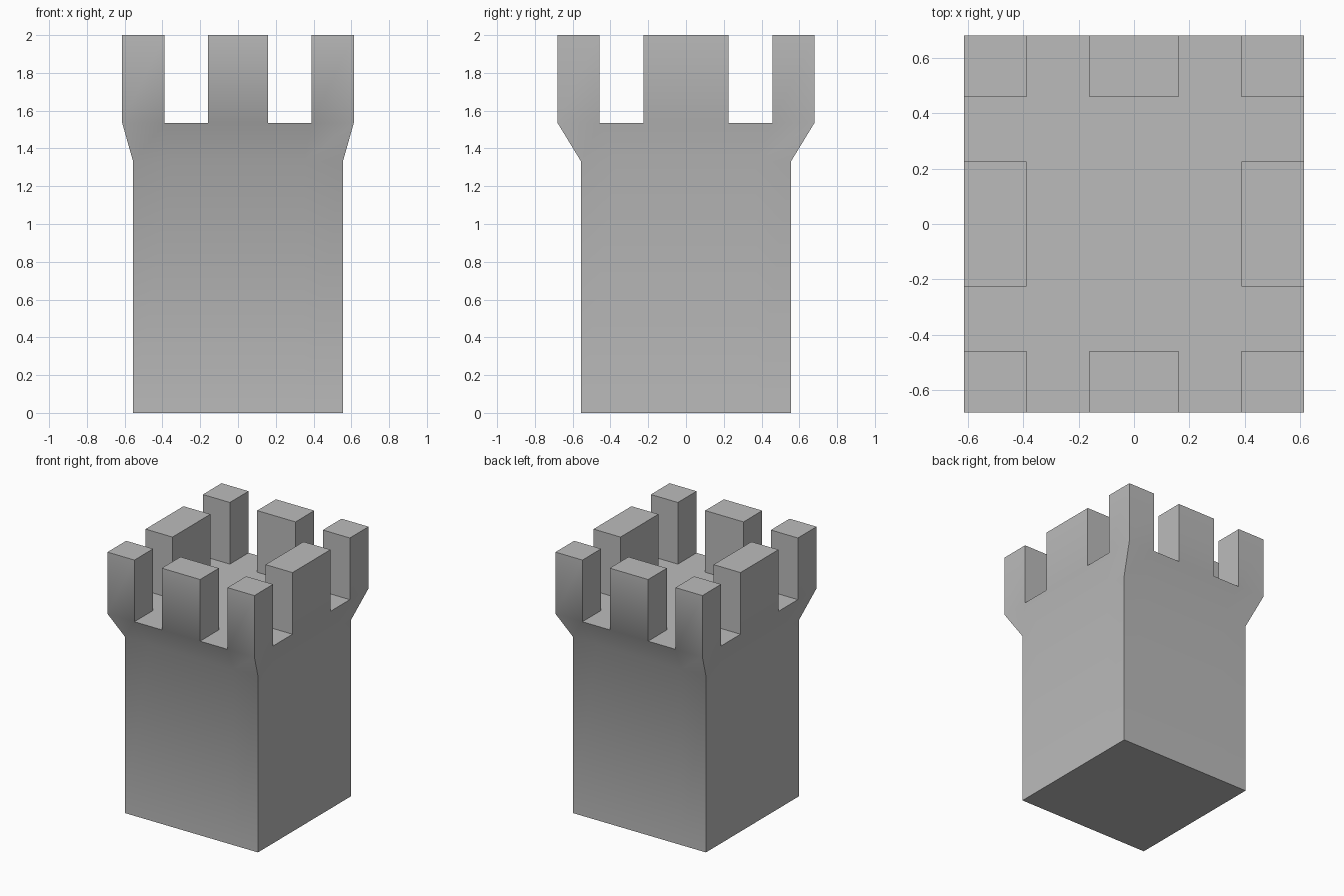
import bpy
import bmesh
import math

cube = bpy.data.objects.get("Cube")
if cube:
    bpy.data.objects.remove(cube, do_unlink=True)

# Stone colour
stone = bpy.data.materials.new("grey_stone")
stone.use_nodes = True
colour = (0.5, 0.5, 0.5, 1)
stone.diffuse_color = colour
stone.node_tree.nodes["Principled BSDF"].inputs["Base Color"].default_value = colour

SHAFT = 0.555            # half width of the square shaft
FLARE_Z, DECK_Z, TOP_Z = 1.33, 1.535, 2.0
XS = [-0.613, -0.388, -0.16, 0.16, 0.388, 0.613]
YS = [-0.68, -0.457, -0.226, 0.226, 0.457, 0.68]

bm = bmesh.new()

# Deck, divided along the merlon edges; every second outer cell carries a merlon
verts = [[bm.verts.new((x, y, DECK_Z)) for x in XS] for y in YS]
merlons = []
for j in range(5):
    for i in range(5):
        face = bm.faces.new((verts[j][i], verts[j][i + 1],
                             verts[j + 1][i + 1], verts[j + 1][i]))
        if i % 2 == 0 and j % 2 == 0 and (i, j) != (2, 2):
            merlons.append(face)


def extrude_rim(edges, scale_x, scale_y, z):
    """Extend an open rim down to height z, scaling its outline."""
    geom = bmesh.ops.extrude_edge_only(bm, edges=edges)["geom"]
    for v in (g for g in geom if isinstance(g, bmesh.types.BMVert)):
        v.co = (v.co.x * scale_x, v.co.y * scale_y, z)
    return [g for g in geom if isinstance(g, bmesh.types.BMEdge) and g.is_boundary]


# Flared collar, shaft and base
rim = [e for e in bm.edges if e.is_boundary]
rim = extrude_rim(rim, SHAFT / XS[-1], SHAFT / YS[-1], FLARE_Z)
rim = extrude_rim(rim, 1, 1, 0)
bmesh.ops.contextual_create(bm, geom=rim)

# Merlons
geom = bmesh.ops.extrude_face_region(bm, geom=merlons)["geom"]
for v in (g for g in geom if isinstance(g, bmesh.types.BMVert)):
    v.co.z = TOP_Z
bmesh.ops.delete(bm, geom=[f for f in merlons if f.is_valid], context="FACES_ONLY")
bmesh.ops.recalc_face_normals(bm, faces=bm.faces)

mesh = bpy.data.meshes.new("castle_tower")
bm.to_mesh(mesh)
bm.free()
mesh.materials.append(stone)
tower = bpy.data.objects.new("castle_tower", mesh)
bpy.context.collection.objects.link(tower)

# Soft shading across the flare, crisp corners elsewhere
bpy.ops.object.select_all(action="DESELECT")
tower.select_set(True)
bpy.context.view_layer.objects.active = tower
bpy.ops.object.shade_smooth_by_angle(angle=math.radians(40))
